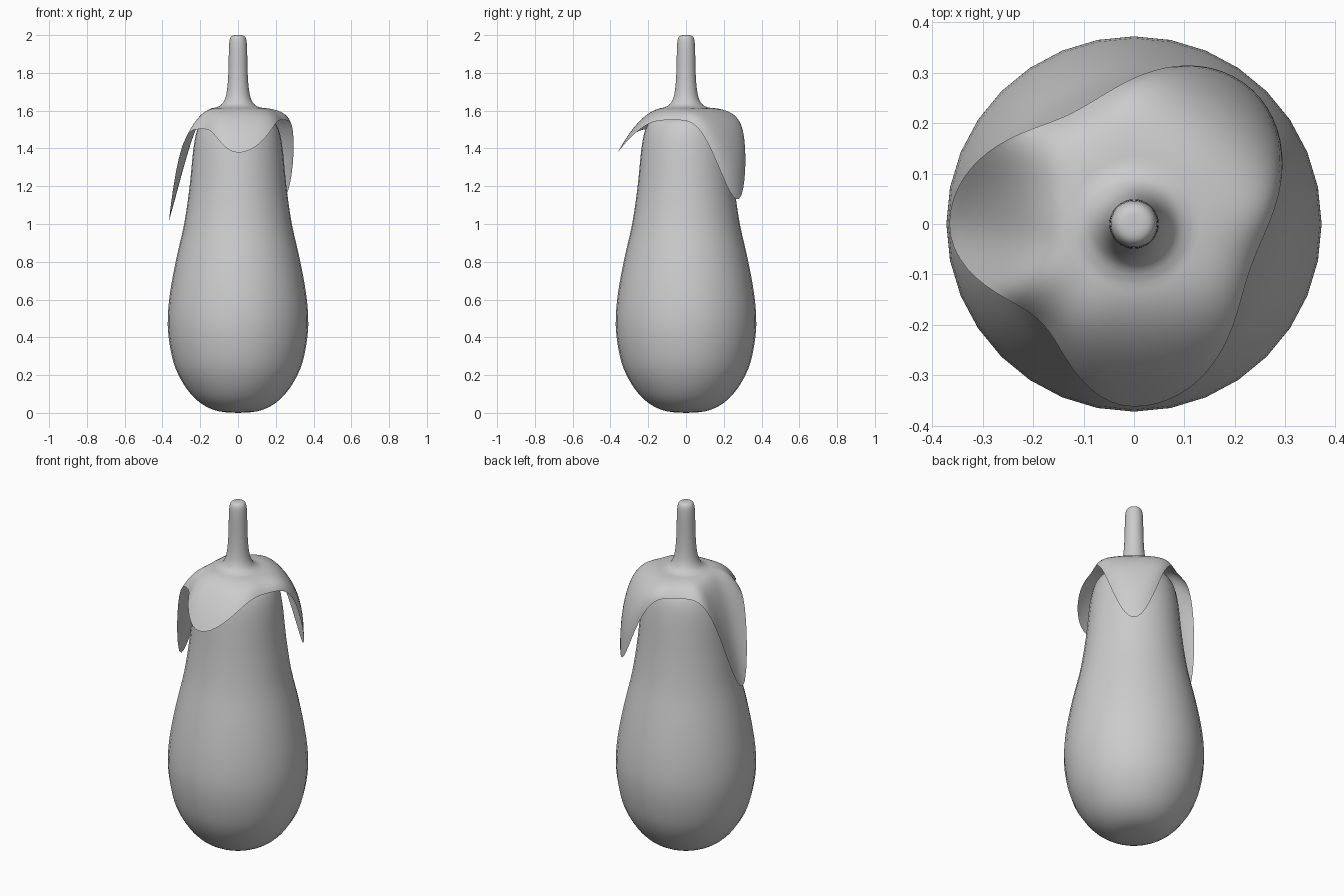
import bpy, bmesh
from math import sin, cos, pi, radians

if "Cube" in bpy.data.objects:
    bpy.data.objects.remove(bpy.data.objects["Cube"])


def smooth_profile(pts, steps):
    """Catmull-Rom through (r, z) points."""
    p = [pts[0]] + pts + [pts[-1]]
    out = []
    for i in range(1, len(p) - 2):
        for s in range(steps):
            t = s / steps
            a, b, c, d = p[i - 1:i + 3]
            out.append(tuple(0.5 * (2 * b[k] + (c[k] - a[k]) * t
                       + (2 * a[k] - 5 * b[k] + 4 * c[k] - d[k]) * t * t
                       + (3 * b[k] - a[k] - 3 * c[k] + d[k]) * t ** 3) for k in (0, 1)))
    return out + [pts[-1]]


def polar_mesh(name, paths, cap_end):
    """Build a surface from one (r, z) path per angle; paths start on the axis."""
    bm = bmesh.new()
    n = len(paths)
    count = len(paths[0])
    start = bm.verts.new((0, 0, paths[0][0][1]))
    last = count - 1 if cap_end else count
    rings = []
    for j in range(1, last):
        rings.append([bm.verts.new((paths[i][j][0] * cos(2 * pi * i / n),
                                    paths[i][j][0] * sin(2 * pi * i / n),
                                    paths[i][j][1])) for i in range(n)])
    for i in range(n):
        k = (i + 1) % n
        bm.faces.new((start, rings[0][i], rings[0][k]))
        for a, b in zip(rings, rings[1:]):
            bm.faces.new((a[i], b[i], b[k], a[k]))
    if cap_end:
        end = bm.verts.new((0, 0, paths[0][-1][1]))
        for i in range(n):
            bm.faces.new((end, rings[-1][(i + 1) % n], rings[-1][i]))
        bmesh.ops.recalc_face_normals(bm, faces=bm.faces)
    mesh = bpy.data.meshes.new(name)
    bm.to_mesh(mesh)
    bm.free()
    for f in mesh.polygons:
        f.use_smooth = True
    ob = bpy.data.objects.new(name, mesh)
    bpy.context.collection.objects.link(ob)
    return ob


# Fruit body
body = smooth_profile([(0, 0), (0.1, 0.008), (0.18, 0.04), (0.25, 0.1), (0.315, 0.2),
                       (0.352, 0.31), (0.372, 0.46), (0.362, 0.62), (0.328, 0.81),
                       (0.285, 1.0), (0.256, 1.2), (0.236, 1.4), (0.215, 1.5),
                       (0.18, 1.55), (0.1, 1.575), (0, 1.58)], 3)
polar_mesh("fruit_body", [body] * 32, True)

# Leafy cap with stem: keys are angle, then cubic path points after the collar, then sharpness
COLLAR = (0.12, 1.616)
KEYS = [
    (-90, (0.20, 1.605), (0.28, 1.53), (0.362, 1.378), 1.7),   # front lobe
    (-20, (0.17, 1.61), (0.22, 1.60), (0.247, 1.55), 0),       # valley
    (50, (0.26, 1.62), (0.36, 1.46), (0.355, 1.13), 2.8),      # back right lobe
    (118, (0.17, 1.61), (0.22, 1.60), (0.252, 1.545), 0),      # valley
    (180, (0.22, 1.62), (0.27, 1.35), (0.366, 1.015), 2.6),    # left lobe
    (226, (0.18, 1.61), (0.23, 1.59), (0.268, 1.502), 0),      # valley
    (270, (0.20, 1.605), (0.28, 1.53), (0.362, 1.378), 1.7),
]
stem = smooth_profile([(0, 2.0), (0.028, 1.998), (0.043, 1.98), (0.048, 1.93), (0.051, 1.8),
                       (0.058, 1.71), (0.07, 1.66), (0.09, 1.63), COLLAR], 3)


def cap_path(deg):
    for a, b in zip(KEYS, KEYS[1:]):
        if a[0] <= deg <= b[0]:
            break
    lobe, dip = (a, b) if a[4] else (b, a)
    w = (1 + cos(pi * (deg - lobe[0]) / (dip[0] - lobe[0]))) / 2
    wz = w ** lobe[4]
    pts = [COLLAR] + [(dip[k][0] + (lobe[k][0] - dip[k][0]) * w,
                       dip[k][1] + (lobe[k][1] - dip[k][1]) * wz) for k in (1, 2, 3)]
    out = []
    for s in range(1, 17):
        t = s / 16
        c = ((1 - t) ** 3, 3 * t * (1 - t) ** 2, 3 * t * t * (1 - t), t ** 3)
        out.append(tuple(sum(c[i] * pts[i][k] for i in range(4)) for k in (0, 1)))
    return stem + out


N = 96
angles = [(360 * i / N + 90) % 360 - 90 for i in range(N)]
polar_mesh("leafy_cap_and_stem", [cap_path(d) for d in angles], False)
